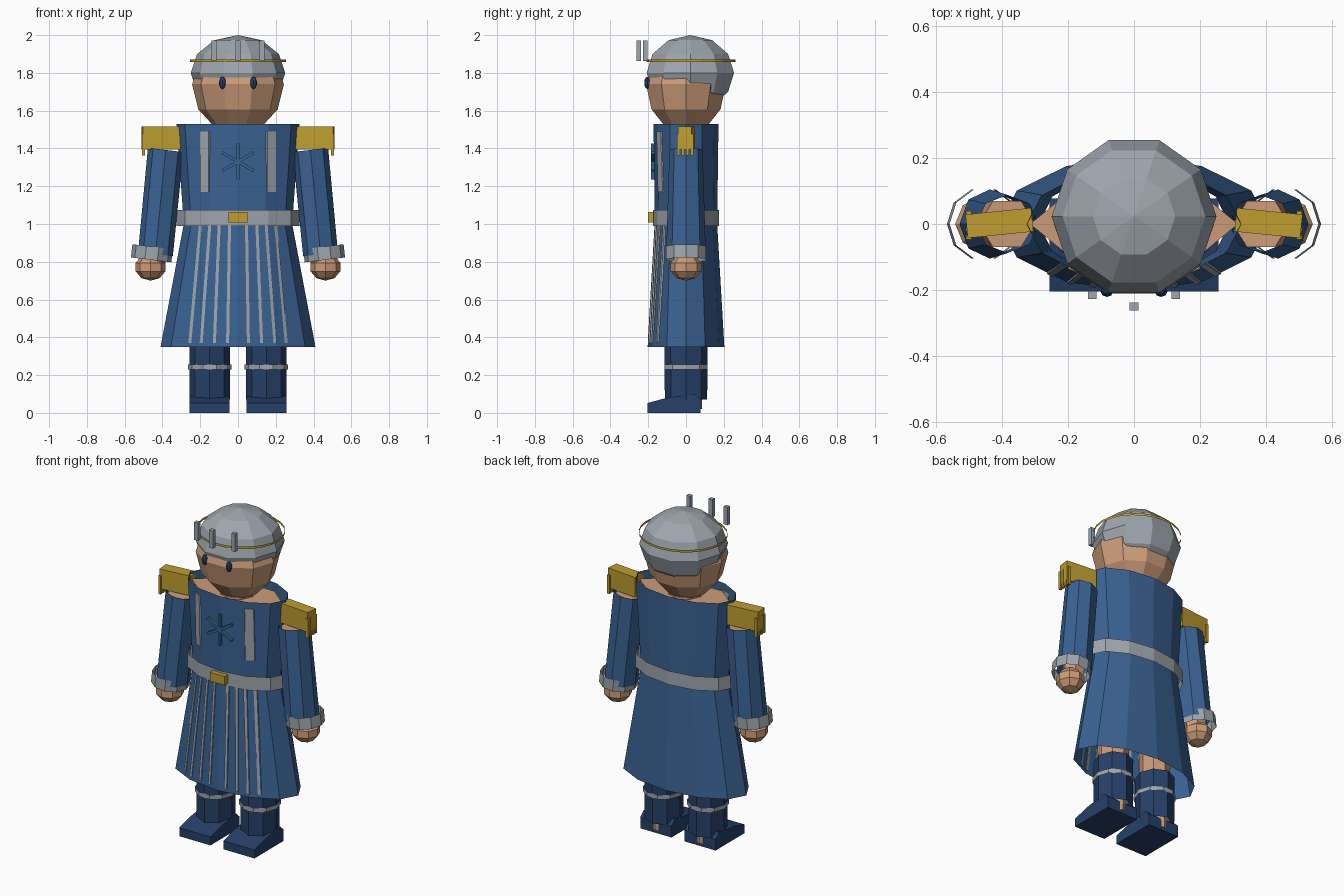
import bpy, bmesh, math
from mathutils import Matrix, Vector

cube = bpy.data.objects.get("Cube")
if cube:
    bpy.data.objects.remove(cube)


def material(name, rgb):
    m = bpy.data.materials.new(name)
    m.use_nodes = True
    m.diffuse_color = (*rgb, 1)
    m.node_tree.nodes["Principled BSDF"].inputs["Base Color"].default_value = (*rgb, 1)
    return m


BLUE = material("coat blue", (0.042, 0.122, 0.29))
NAVY = material("boot navy", (0.019, 0.052, 0.14))
SILVER = material("silver grey", (0.34, 0.38, 0.42))
SKIN = material("skin", (0.6, 0.33, 0.19))
GOLD = material("gold", (0.52, 0.34, 0.03))


def finish(name, bm, mat):
    mesh = bpy.data.meshes.new(name)
    bm.to_mesh(mesh)
    bm.free()
    mesh.materials.append(mat)
    ob = bpy.data.objects.new(name, mesh)
    bpy.context.collection.objects.link(ob)
    return ob


def loft(name, rings, sides, mat, caps=False, tilt=0):
    """Tube through rings of (x, y, z, x radius, y radius)."""
    bm = bmesh.new()
    loops = []
    for cx, cy, z, rx, ry in rings:
        loop = []
        for i in range(sides):
            a = math.tau * i / sides
            dx = rx * math.cos(a)
            loop.append(bm.verts.new((cx + dx, cy + ry * math.sin(a), z + tilt * dx)))
        loops.append(loop)
    for low, high in zip(loops, loops[1:]):
        for i in range(sides):
            j = (i + 1) % sides
            bm.faces.new((low[i], low[j], high[j], high[i]))
    if caps:
        bm.faces.new(loops[0][::-1])
        bm.faces.new(loops[-1])
    return finish(name, bm, mat)


def box(name, centre, size, mat, rot=None):
    bm = bmesh.new()
    bmesh.ops.create_cube(bm, size=1)
    bm.transform(Matrix.Translation(centre) @ (rot or Matrix()) @ Matrix.Diagonal((*size, 1)))
    return finish(name, bm, mat)


def ball(name, centre, radii, segs, rings, mat, turn=0):
    bm = bmesh.new()
    bmesh.ops.create_uvsphere(bm, u_segments=segs, v_segments=rings, radius=1)
    bm.transform(Matrix.Translation(centre) @ Matrix.Diagonal((*radii, 1)) @ Matrix.Rotation(turn, 4, "Z"))
    return finish(name, bm, mat)


# Coat: open flared tube, (height, half width, half depth)
COAT = [(0.35, 0.41, 0.203), (1.0, 0.287, 0.165), (1.53, 0.325, 0.172)]
loft("coat", [(0, 0, z, rx, ry) for z, rx, ry in COAT], 12, BLUE)


def coat_front(x, z):
    """Depth of the faceted coat front at a given point."""
    lo, hi = COAT[:2] if z < COAT[1][0] else COAT[1:]
    t = (z - lo[0]) / (hi[0] - lo[0])
    rx, ry = (lo[k] + t * (hi[k] - lo[k]) for k in (1, 2))
    corners = [(rx * math.cos(k * math.pi / 6), ry * math.sin(k * math.pi / 6)) for k in range(4)]
    for (x0, y0), (x1, y1) in zip(corners, corners[1:]):
        if x1 <= abs(x) <= x0:
            return -(y0 + (y1 - y0) * (abs(x) - x0) / (x1 - x0))
    return 0


def coat_plate(name, tops, bottoms, z_top, z_bottom, mat):
    """Thin plate lying on the coat front."""
    bm = bmesh.new()
    layers = []
    for out in (0.007, -0.002):
        layers.append([[bm.verts.new((x, coat_front(x, z) - out, z)) for x in xs]
                       for xs, z in ((bottoms, z_bottom), (tops, z_top))])
    (fb, ft), (bb, bt) = layers
    for i in range(len(tops) - 1):
        j = i + 1
        bm.faces.new((fb[i], fb[j], ft[j], ft[i]))
        bm.faces.new((bb[j], bb[i], bt[i], bt[j]))
        bm.faces.new((ft[i], ft[j], bt[j], bt[i]))
        bm.faces.new((fb[j], fb[i], bb[i], bb[j]))
    bm.faces.new((fb[0], ft[0], bt[0], bb[0]))
    bm.faces.new((fb[-1], bb[-1], bt[-1], ft[-1]))
    return finish(name, bm, mat)


# Chest panel with a six-armed emblem
panel = [-0.2, -0.155, 0, 0.155, 0.2]
coat_plate("chest_panel", panel, panel, 1.49, 1.17, SILVER)
for k in range(3):
    box(f"emblem_bar_{k + 1}", (0, -0.176, 1.33), (0.016, 0.016, 0.19), BLUE,
        Matrix.Rotation(k * math.pi / 3, 4, "Y"))

# Skirt stripes
for s in (-1, 1):
    for k, (top, low) in enumerate([(0.045, 0.055), (0.1, 0.125), (0.15, 0.195), (0.2, 0.255)]):
        coat_plate(f"skirt_stripe_{'right' if s < 0 else 'left'}_{k + 1}",
                   [s * top - 0.008, s * top + 0.008], [s * low - 0.008, s * low + 0.008],
                   0.99, 0.37, SILVER)

# Belt, buckle and buttons
loft("belt", [(0, 0, 0.99, 0.325, 0.175), (0, 0, 1.075, 0.325, 0.175)], 12, SILVER)
box("belt_buckle", (0, -0.186, 1.035), (0.1, 0.03, 0.055), GOLD)
for k, z in enumerate((1.12, 0.89, 0.78, 0.67, 0.55)):
    ball(f"button_{k + 1}", (0, coat_front(0, z) - 0.004, z), (0.011, 0.011, 0.011), 6, 4, GOLD)

# Body inside the coat
loft("torso", [(0, 0, 0.75, 0.25, 0.13), (0, 0, 1.49, 0.315, 0.15)], 6, SKIN, caps=True)
loft("neck", [(0, 0, 1.45, 0.1, 0.1), (0, 0, 1.6, 0.1, 0.1)], 8, SKIN, caps=True)

# Head: longer below its widest line than above
head = ball("head", (0, 0, 0), (0.243, 0.222, 1), 10, 6, SKIN, math.pi / 2)
for v in head.data.vertices:
    v.co.z = 1.74 + v.co.z * (0.19 if v.co.z > 0 else 0.265)
ball("hair", (0, 0.023, 1.8), (0.25, 0.243, 0.2), 10, 6, SILVER, math.pi / 2)

# Circlet with three upright posts
loft("circlet", [(0, 0.027, 1.858, 0.253, 0.235), (0, 0.027, 1.872, 0.253, 0.235)], 24, GOLD)
for k, (x, y) in enumerate([(-0.127, -0.215), (0, -0.25), (0.127, -0.215)]):
    box(f"circlet_post_{k + 1}", (x, y, 1.917), (0.026, 0.024, 0.11), SILVER)

for s, side in ((-1, "right"), (1, "left")):
    ball(f"eye_{side}", (s * 0.082, -0.205, 1.747), (0.019, 0.016, 0.032), 8, 6, NAVY)

    # Arm: open sleeve with skin inside, cuff and hand
    loft(f"sleeve_{side}", [(s * 0.437, 0, 0.84, 0.092, 0.105), (s * 0.383, 0, 1.392, 0.094, 0.088)],
         8, BLUE, tilt=s * 0.12)
    loft(f"arm_{side}", [(s * 0.445, 0, 0.8, 0.06, 0.065), (s * 0.385, 0, 1.385, 0.086, 0.08)],
         6, SKIN, caps=True, tilt=s * 0.12)
    loft(f"cuff_{side}", [(s * 0.46, 0, 0.81, 0.107, 0.11), (s * 0.452, 0, 0.88, 0.107, 0.11)],
         10, SILVER, tilt=s * 0.12)
    ball(f"hand_{side}", (s * 0.463, 0, 0.772), (0.083, 0.085, 0.072), 8, 5, SKIN)

    # Epaulette with a short fringe at its outer end
    turn = Matrix.Rotation(-s * 0.1, 4, "Z")
    box(f"epaulette_{side}", (s * 0.408, 0.003, 1.455), (0.2, 0.072, 0.122), GOLD, turn)
    for k in range(4):
        box(f"fringe_{side}_{k + 1}", (s * 0.501, -0.04 + k * 0.024, 1.42), (0.016, 0.014, 0.115), GOLD)

    # Leg, boot shaft and trim band
    cx = s * 0.15
    loft(f"leg_{side}", [(cx, 0, 0.02, 0.08, 0.085), (cx, 0, 0.8, 0.09, 0.095)], 8, SKIN, caps=True)
    loft(f"boot_shaft_{side}", [(cx, 0, 0.07, 0.108, 0.112), (cx, 0, 0.37, 0.108, 0.115)], 8, NAVY)
    loft(f"boot_band_{side}", [(cx, 0, 0.23, 0.116, 0.121), (cx, 0, 0.257, 0.116, 0.121)], 10, SILVER)

    # Shoe: side profile pushed across the foot's width
    bm = bmesh.new()
    profile = [(-0.205, 0), (0.078, 0), (0.078, 0.07), (0.045, 0.1), (-0.1, 0.08), (-0.205, 0.052)]
    face = bm.faces.new([bm.verts.new((cx - 0.106, y, z)) for y, z in profile])
    ext = bmesh.ops.extrude_face_region(bm, geom=[face])["geom"]
    bmesh.ops.translate(bm, vec=Vector((0.212, 0, 0)),
                        verts=[g for g in ext if isinstance(g, bmesh.types.BMVert)])
    bmesh.ops.recalc_face_normals(bm, faces=bm.faces)
    finish(f"shoe_{side}", bm, NAVY)
